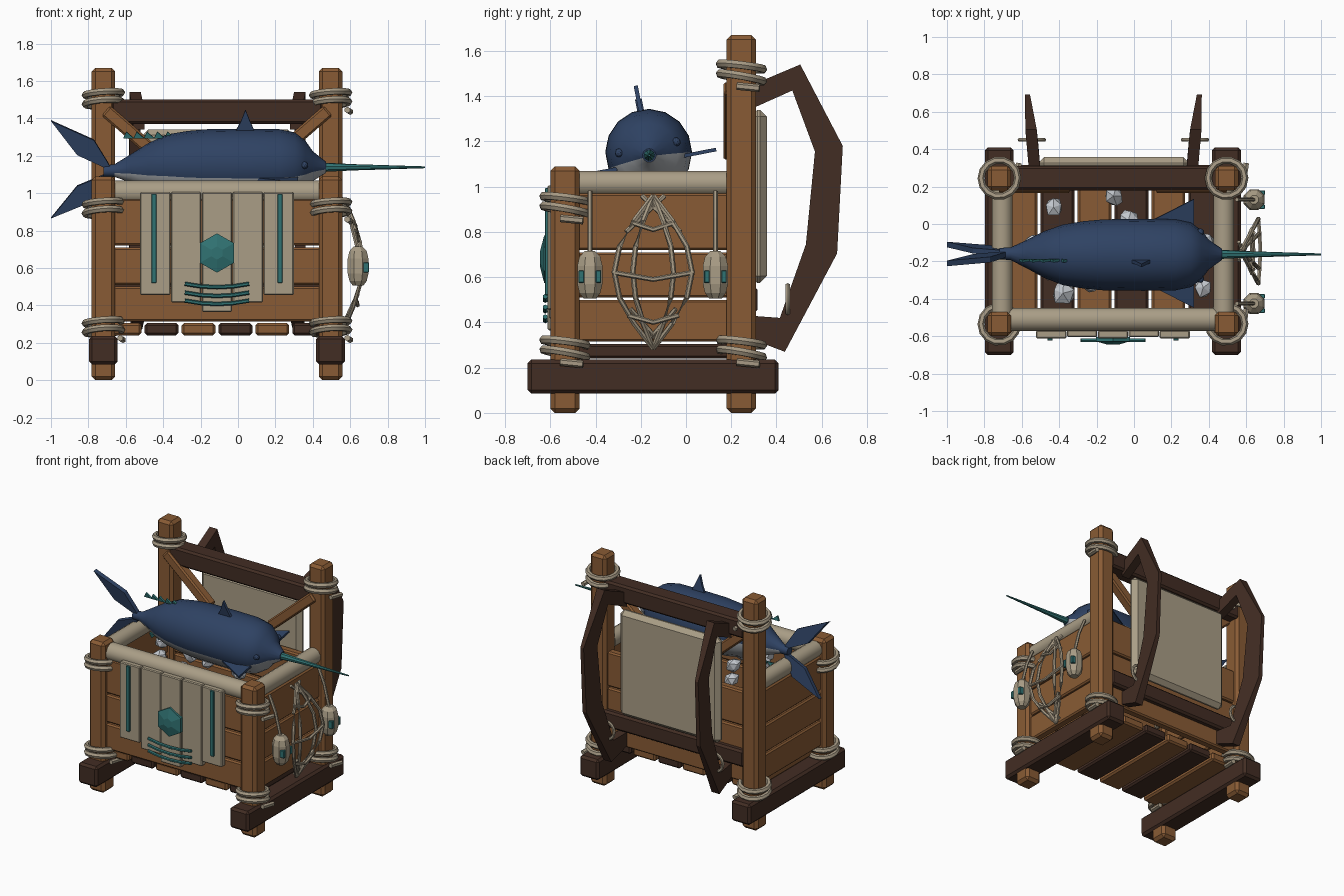
import bpy, bmesh, random
from math import sin, cos, pi, radians
from mathutils import Vector, Matrix

if "Cube" in bpy.data.objects:
    bpy.data.objects.remove(bpy.data.objects["Cube"])

random.seed(4)

def mat(name, c):
    m = bpy.data.materials.new(name)
    m.diffuse_color = (*c, 1)
    m.use_nodes = True
    m.node_tree.nodes["Principled BSDF"].inputs["Base Color"].default_value = m.diffuse_color
    return m

WOOD = mat("wood", (.25, .105, .035))
DARK = mat("dark_wood", (.055, .026, .017))
CLOTH = mat("cloth", (.40, .34, .24))
ROPE = mat("rope", (.38, .32, .23))
BLUE = mat("fish_blue", (.028, .055, .125))
BELLY = mat("fish_belly", (.36, .38, .40))
TEAL = mat("teal", (.03, .17, .17))
ICE = mat("ice", (.55, .58, .62))

def finish(bm, name, m, smooth=False):
    bmesh.ops.recalc_face_normals(bm, faces=bm.faces)
    me = bpy.data.meshes.new(name)
    bm.to_mesh(me)
    bm.free()
    ob = bpy.data.objects.new(name, me)
    bpy.context.collection.objects.link(ob)
    me.materials.append(m)
    if smooth:
        bpy.ops.object.select_all(action='DESELECT')
        ob.select_set(True)
        bpy.context.view_layer.objects.active = ob
        bpy.ops.object.shade_smooth_by_angle(angle=radians(40))
    return ob

def box(name, lo, hi, m, bevel=.01, rot=None):
    lo, hi = Vector(lo), Vector(hi)
    bm = bmesh.new()
    bmesh.ops.create_cube(bm, size=1)
    bmesh.ops.scale(bm, vec=hi - lo, verts=bm.verts)
    if bevel:
        bmesh.ops.bevel(bm, geom=bm.edges[:], offset=bevel, segments=1, affect='EDGES')
    if rot:
        bmesh.ops.transform(bm, matrix=rot, verts=bm.verts)
    bmesh.ops.translate(bm, vec=(lo + hi) / 2, verts=bm.verts)
    return finish(bm, name, m)

def loft(name, pts, radii, m, sides=8, smooth=False, frame=None):
    """Skin rings of the given radii along a path of points."""
    pts = [Vector(p) for p in pts]
    bm, rings = bmesh.new(), []
    for i, p in enumerate(pts):
        d = (pts[min(i + 1, len(pts) - 1)] - pts[max(i - 1, 0)]).normalized()
        d = frame or d
        u = d.cross(Vector((0, 0, 1)) if abs(d.z) < .9 else Vector((0, 1, 0))).normalized()
        w = u.cross(d)
        r = radii[i] if isinstance(radii, (list, tuple)) else radii
        rings.append([bm.verts.new(p + r * (cos(a) * u + sin(a) * w))
                      for a in (2 * pi * (k + .5) / sides for k in range(sides))])
    for a, b in zip(rings, rings[1:]):
        for k in range(sides):
            bm.faces.new((a[k], a[k - 1], b[k - 1], b[k]))
    bm.faces.new(rings[0])
    bm.faces.new(rings[-1])
    return finish(bm, name, m, smooth)

def plate(name, pts, normal, thick, m):
    """Thin extruded polygon."""
    n = Vector(normal)
    bm = bmesh.new()
    f = bm.faces.new([bm.verts.new(Vector(p) - n * thick / 2) for p in pts])
    new = bmesh.ops.extrude_face_region(bm, geom=[f])['geom']
    bmesh.ops.translate(bm, vec=n * thick, verts=[v for v in new if isinstance(v, bmesh.types.BMVert)])
    return finish(bm, name, m)

def ring(name, c, R, r, m, rot):
    n = 14
    bm, loops = bmesh.new(), []
    for i in range(n):
        a = 2 * pi * i / n
        loops.append([bm.verts.new(((R + r * cos(b)) * cos(a), (R + r * cos(b)) * sin(a), r * sin(b)))
                      for b in (2 * pi * k / 6 for k in range(6))])
    for i in range(n):
        for k in range(6):
            bm.faces.new((loops[i - 1][k - 1], loops[i][k - 1], loops[i][k], loops[i - 1][k]))
    bmesh.ops.transform(bm, matrix=Matrix.Translation(c) @ rot, verts=bm.verts)
    return finish(bm, name, m, True)

XL, XR, YF, YB, XC = -.72, .495, -.535, .245, -.1125

# Posts, skids and rope lashings
for x in (XL, XR):
    box("skid", (x - .077, -.70, .085), (x + .077, .41, .235), DARK, .016)
    for y, top, zl in ((YF, 1.09, .92), (YB, 1.67, 1.505)):
        box("post", (x - .063, y - .065, 0), (x + .063, y + .065, top), WOOD, .02)
        for z in (zl, .285):
            for dz, tilt in ((.026, 7), (-.022, 10)):
                ring("lashing", (x, y, z + dz), .098, .019, ROPE,
                     Matrix.Rotation(radians(-tilt), 4, 'X') @ Matrix.Rotation(radians(-4), 4, 'Y'))
            loft("lashing_tail", [(x + .09, y - .02, z - .06), (x + .105, y + .08, z - .07)], .017, ROPE, 6)

# Floor and wall planks
for i in range(6):
    x = XC + (i - 2.5) * .1975
    box("floor_plank", (x - .09, -.52, .24), (x + .09, .22, .305), DARK if i % 2 else WOOD, .012)
for a, b in ((.315, .50), (.51, .71), (.72, .97)):
    for y in (YF, YB):
        box("wall_plank", (XL + .04, y - .03, a), (XR - .04, y + .03, b), WOOD, .01)
    for x in (XL, XR):
        box("side_plank", (x - .03, YF + .04, a), (x + .03, YB - .04, b), WOOD, .01)

# Back rails and diagonal braces
box("top_rail", (XL + .04, .18, 1.37), (XR - .04, .31, 1.50), DARK, .014)
box("lower_rail", (XL + .04, .19, .44), (XR - .04, .315, .56), DARK, .014)
for s in (-1, 1):
    box("brace", (XC + s * .42 - .23, .165, 1.255), (XC + s * .42 + .23, .235, 1.325), WOOD, .01,
        Matrix.Rotation(radians(-s * 41), 4, 'Y'))

# Rolled cloth rim
loft("front_rim_roll", [(XL + .05, -.51, 1.005), (XR - .05, -.51, 1.005)], .064, CLOTH, 12, True)
for x in (-.705, .48):
    loft("side_rim_roll", [(x, -.49, 1.015), (x, .2, 1.015)], .057, CLOTH, 12, True)

# Hanging cloth strips with teal trim
for i, zb in enumerate((.455, .415, .365, .415, .455)):
    x = XC + (i - 2) * .165
    y = -.592 - (.008 if i % 2 == 0 else 0)
    box("cloth_strip", (x - .081, y - .012, zb), (x + .081, y + .03, 1.005), CLOTH, .006)
for x in (XC - .337, XC + .337):
    box("teal_stripe", (x - .014, -.623, .52), (x + .014, -.608, .995), TEAL, .003)
gem = loft("gem", [(XC, -.605, .68), (XC, -.627, .68), (XC, -.645, .68)], [.105, .105, .035], TEAL, 6)
for z, w in ((.515, .172), (.468, .172), (.425, .172)):
    loft("teal_wave", [(XC + w * t, -.622, z - .018 * (1 - t * t)) for t in (-1, -.5, 0, .5, 1)], .011, TEAL, 6)

# Back cushion and shoulder straps
box("back_cushion", (-.51, .285, .575), (.295, .357, 1.34), CLOTH, .03)
outer = [(.28, 1.40), (.505, 1.54), (.693, 1.18), (.668, .705), (.437, .27), (.28, .33)]
inner = [(.28, .43), (.415, .42), (.53, .745), (.57, 1.155), (.47, 1.425), (.28, 1.35)]
outer[0], inner[-1] = (.28, 1.445), (.28, 1.34)
for s, x0 in ((-1, -.53), (1, .31)):
    ob = plate("shoulder_strap", [(x0, y, z) for y, z in outer + inner], (1, 0, 0), .062, DARK)
    for i, v in enumerate(ob.data.vertices):
        k = max(0, v.co.y - .3)
        v.co.x = x0 + (v.co.x - x0) * (1 - max(0, k - .2) * 3) + s * .1 * k
    ring("strap_ring", (x0 + s * .016, .45, .5), .065, .011, ROPE, Matrix.Rotation(pi / 2, 4, 'X'))

# Side net
NY = -.145
for s in (-.172, -.09, .09, .172):
    T = [i / 6 for i in range(7)]
    loft("net_rib", [(.57 + .095 * sin(pi * t), NY + s * sin(pi * t), .96 - .675 * t) for t in T], .012, ROPE, 6)
for z in (.84, .62, .43):
    t = (.96 - z) / .675
    w, b = .172 * sin(pi * t), .095 * sin(pi * t)
    loft("net_cross", [(.57 + b + .01 * (1 - q * q), NY + w * q, z - .03 * (1 - abs(q))) for q in (-1.05, -.5, 0, .5, 1.05)],
         .011, ROPE, 6)
for s in (-1, 1):
    loft("net_tie", [(.56, NY - s * .05, .96), (.63, NY + s * .12, .80)], .011, ROPE, 6)
    loft("net_tie", [(.64, NY - s * .1, .46), (.57, NY + s * .03, .31)], .011, ROPE, 6)

# Floats on cords
for y in (-.425, .13):
    loft("float_cord", [(.55, y, .98), (.60, y, .86), (.64, y, .70)], .011, ROPE, 6)
    loft("float", [(.642, y, z) for z in (.505, .53, .57, .65, .69, .715)],
         [.03, .05, .06, .06, .05, .025], CLOTH, 8)
    for s in (-1, 1):
        box("float_mark", (.645, y + s * .038 - .012, .575), (.70, y + s * .038 + .012, .63), TEAL, .003)

# Fish, built upright about its own axis and then rolled
fish = []
prof = [(-.72, -.035, .03), (-.66, -.032, .034), (-.575, -.02, .075), (-.48, -.01, .125), (-.38, 0, .162),
        (-.27, 0, .18), (-.16, 0, .19), (.05, 0, .192), (.22, 0, .19), (.305, 0, .172), (.36, -.003, .132),
        (.40, -.008, .08), (.47, -.014, .03)]
body = loft("fish_body", [(x, 0, z) for x, z, r in prof], [r for x, z, r in prof], BLUE, 16, True, Vector((1, 0, 0)))
body.data.materials.append(BELLY)
for p in body.data.polygons:
    if p.normal.z < -.15 and -.66 < p.center.x < .44:
        p.material_index = 1
fish.append(body)
fish.append(loft("fish_bill", [(.44, 0, -.014), (.62, 0, -.014), (1, 0, -.014)], [.026, .017, .005], TEAL, 8))
fish.append(plate("dorsal_fin", [(-.02, 0, .17), (.095, 0, .17), (.065, 0, .235), (.04, 0, .30), (.015, 0, .235)],
                  (0, 1, 0), .018, BLUE))
for s in (-1, 1):
    fish.append(plate("tail_lobe", [(-.67, 0, -.035), (-.70, 0, -.03 + s * .05), (-.77, 0, -.03 + s * .165),
                                    (-1, 0, -.025 + s * .265), (-.86, 0, -.03 + s * .085)], (0, 1, 0), .03, BLUE))
    fish.append(plate("pectoral_fin", [(.04, s * .15, -.045), (.32, s * .295, -.045), (.32, s * .1, -.045)],
                      (0, 0, 1), .016, BLUE))
    bm = bmesh.new()
    bmesh.ops.create_icosphere(bm, subdivisions=2, radius=.02)
    bmesh.ops.translate(bm, vec=(.355, s * .128, .022), verts=bm.verts)
    fish.append(finish(bm, "fish_eye", BLUE))
    for i in range(5):
        x, z = -.585 + i * .055, s * .145
        fish.append(plate("finlet", [(x - .028, 0, z), (x + .028, 0, z), (x - .012, 0, z + s * .035)],
                          (0, 1, 0), .014, TEAL))
roll = Matrix.Translation((0, -.165, 1.152)) @ Matrix.Rotation(radians(11), 4, 'X')
for ob in fish:
    ob.data.transform(roll)

# Ice chunks
for x, y in ((-.43, .09), (-.38, -.37), (-.03, .02), (.37, -.34), (-.23, -.31), (.37, -.1), (-.11, .15),
             (-.54, -.1), (-.45, -.25), (-.1, -.2), (.15, -.2), (-.3, -.12)):
    bm = bmesh.new()
    bmesh.ops.create_icosphere(bm, subdivisions=1, radius=random.uniform(.05, .068))
    for v in bm.verts:
        v.co *= random.uniform(.8, 1.15)
    bmesh.ops.rotate(bm, matrix=Matrix.Rotation(random.uniform(0, 3), 3, 'Z'), verts=bm.verts)
    bmesh.ops.translate(bm, vec=(x, y, random.uniform(.92, .97)), verts=bm.verts)
    finish(bm, "ice_chunk", ICE)
